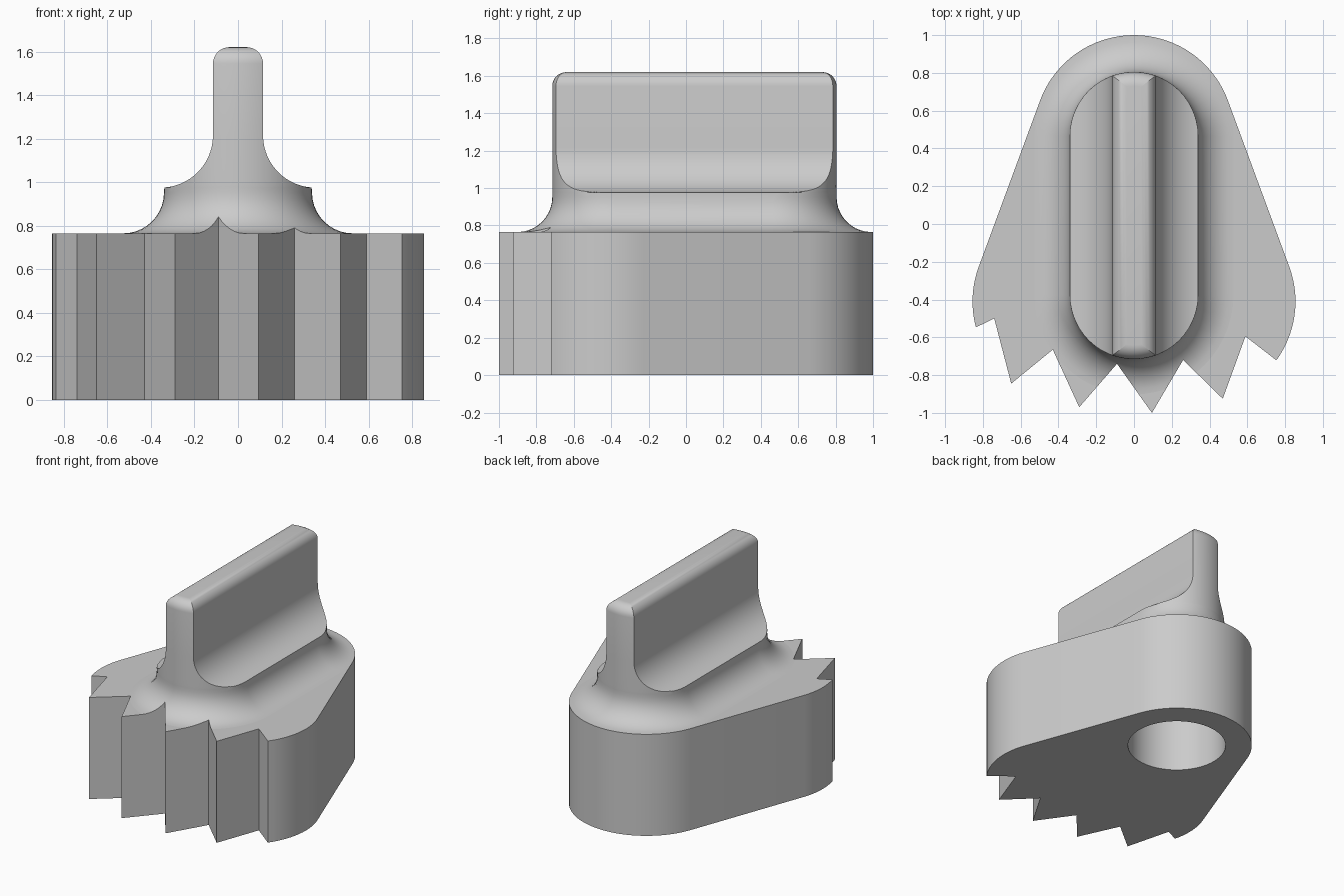
import bpy, bmesh
from math import sin, cos, pi, sqrt, radians

cube = bpy.data.objects.get("Cube")
if cube:
    bpy.data.objects.remove(cube, do_unlink=True)

grey = bpy.data.materials.new("plain grey")
grey.use_nodes = True
grey.diffuse_color = (0.6, 0.6, 0.6, 1)
grey.node_tree.nodes["Principled BSDF"].inputs["Base Color"].default_value = (0.6, 0.6, 0.6, 1)


def loft(name, rings):
    """Skin a stack of equal-length closed rings and cap both ends."""
    bm = bmesh.new()
    rows = [[bm.verts.new(p) for p in ring] for ring in rings]
    n = len(rows[0])
    for low, high in zip(rows, rows[1:]):
        for i in range(n):
            j = (i + 1) % n
            bm.faces.new((low[i], low[j], high[j], high[i]))
    bm.faces.new(rows[0][::-1])
    bm.faces.new(rows[-1])
    bmesh.ops.recalc_face_normals(bm, faces=bm.faces)
    mesh = bpy.data.meshes.new(name)
    bm.to_mesh(mesh)
    bm.free()
    mesh.materials.append(grey)
    obj = bpy.data.objects.new(name, mesh)
    bpy.context.collection.objects.link(obj)
    return obj


def prism(name, outline, bottom, top):
    return loft(name, [[(x, y, z) for x, y in outline] for z in (bottom, top)])


def arc(cx, cy, r, start, end, steps):
    angles = [radians(start + (end - start) * i / steps) for i in range(steps + 1)]
    return [(cx + r * cos(a), cy + r * sin(a)) for a in angles]


def cut(obj, cutter, operation):
    cutter.hide_render = True
    mod = obj.modifiers.new("cut", 'BOOLEAN')
    mod.operation, mod.solver, mod.object = operation, 'EXACT', cutter
    select(obj)
    bpy.ops.object.modifier_apply(modifier=mod.name)
    bpy.data.objects.remove(cutter, do_unlink=True)


def select(obj):
    bpy.ops.object.select_all(action='DESELECT')
    obj.select_set(True)
    bpy.context.view_layer.objects.active = obj


# Base outline: round back, flared sides, jagged front
BASE_TOP = 0.765
teeth = [(-0.74, -0.5), (-0.65, -0.845), (-0.43, -0.665), (-0.29, -0.97),
         (-0.09, -0.74), (0.095, -1.0), (0.26, -0.72), (0.47, -0.925), (0.59, -0.595)]
outline = (arc(0.325, -0.41, 0.53, -36, 20, 14)
           + arc(0, 0.47, 0.53, 20, 160, 36)
           + arc(-0.325, -0.41, 0.53, 160, 195, 9)
           + teeth)
base = prism("base", outline, 0, BASE_TOP)
cut(base, prism("shaft_hole", arc(0, 0.47, 0.345, 0, 354, 59), -0.1, 0.6), 'DIFFERENCE')

# Grip: a long oval with a flared foot, narrowing into an upright fin
R, HALF, MID, FIN, TOP = 0.34, 0.42, 0.045, 0.115, 1.62


def grip_ring(z, r, w, steps=28):
    """Oval of end radius r, trimmed to half-width w."""
    xs = [w * sin(-pi / 2 + pi * i / steps) for i in range(steps + 1)]
    front = [(x, MID - HALF - sqrt(max(r * r - x * x, 0)), z) for x in xs]
    back = [(x, MID + HALF + sqrt(max(r * r - x * x, 0)), z) for x in reversed(xs)]
    return front + back


rings = []
flare = 0.187
rings.append(grip_ring(BASE_TOP - 0.005, R + flare, R + flare))
for i in range(11):                                   # flared foot
    a = pi / 2 * i / 10
    r = R + flare * (1 - sin(a))
    rings.append(grip_ring(BASE_TOP + flare * (1 - cos(a)), r, r))
for i in range(15):                                   # sweep from oval to fin
    a = radians(4 + 86 * i / 14)
    w = min(R, 0.355 - 0.24 * sin(a))
    rings.append(grip_ring(1.215 - 0.24 * cos(a), R, w))
round_r = 0.075
for i in range(9):                                    # rounded top edge
    a = pi / 2 * i / 8
    inset = round_r * (1 - cos(a))
    rings.append(grip_ring(TOP - round_r + round_r * sin(a), R - inset, FIN - inset))
grip = loft("grip", rings)

# Trim the foot where it would overhang the jagged front
cut(grip, prism("foot_trimmer", outline, 0.5, 2), 'INTERSECT')

for obj in (base, grip):
    select(obj)
    bpy.ops.object.shade_smooth_by_angle(angle=radians(30))
